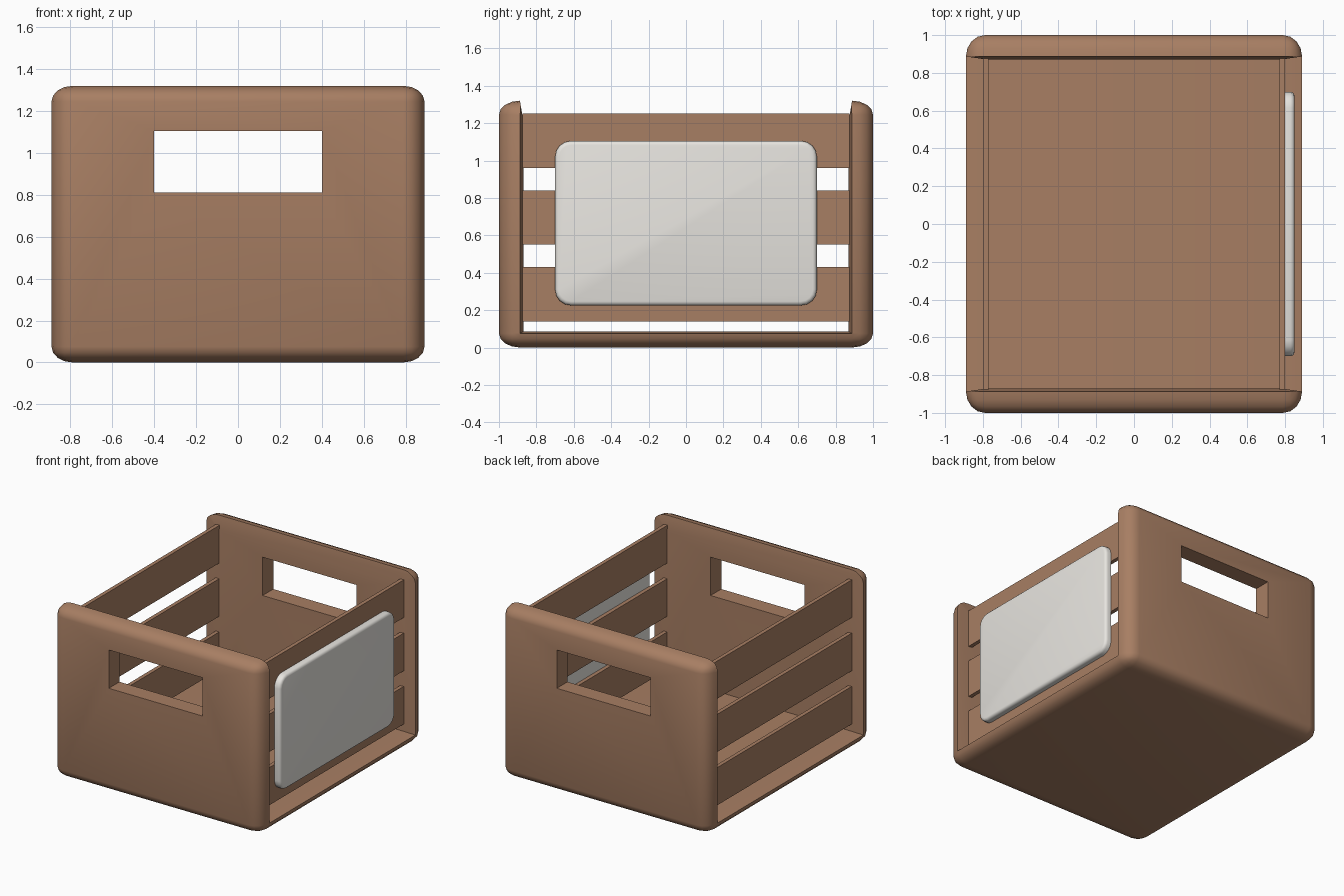
import bpy, bmesh

if "Cube" in bpy.data.objects:
    bpy.data.objects.remove(bpy.data.objects["Cube"])

HX, HY, H = 0.89, 1.0, 1.32   # half width, half length, height


def material(name, rgb):
    m = bpy.data.materials.new(name)
    m.diffuse_color = (*rgb, 1)
    m.use_nodes = True
    m.node_tree.nodes["Principled BSDF"].inputs["Base Color"].default_value = m.diffuse_color
    return m


wood = material("wood", (0.39, 0.21, 0.125))
white = material("white_board", (0.80, 0.78, 0.74))


def add_object(name, bm, mat=None):
    bmesh.ops.recalc_face_normals(bm, faces=bm.faces)
    me = bpy.data.meshes.new(name)
    bm.to_mesh(me)
    bm.free()
    ob = bpy.data.objects.new(name, me)
    bpy.context.collection.objects.link(ob)
    if mat:
        me.materials.append(mat)
    return ob


def box_bm(lo, hi):
    bm = bmesh.new()
    bmesh.ops.create_cube(bm, size=1)
    for v in bm.verts:
        for i in range(3):
            v.co[i] = lo[i] + (v.co[i] + 0.5) * (hi[i] - lo[i])
    return bm


def loft(name, sections):
    """Closed solid through a row of four-point sections."""
    bm = bmesh.new()
    rings = [[bm.verts.new(p) for p in s] for s in sections]
    for a, b in zip(rings, rings[1:]):
        for i in range(4):
            j = (i + 1) % 4
            bm.faces.new((a[i], a[j], b[j], b[i]))
    bm.faces.new(rings[0])
    bm.faces.new(rings[-1])
    return add_object(name, bm)


def activate(ob):
    bpy.ops.object.select_all(action='DESELECT')
    ob.select_set(True)
    bpy.context.view_layer.objects.active = ob


def smooth(ob, angle=0.6):
    activate(ob)
    bpy.ops.object.shade_smooth_by_angle(angle=angle)


def cut(ob, cutter):
    cutter.hide_render = True
    mod = ob.modifiers.new("cut", 'BOOLEAN')
    mod.operation = 'DIFFERENCE'
    mod.solver = 'EXACT'
    mod.object = cutter
    activate(ob)
    bpy.ops.object.modifier_apply(modifier=mod.name)
    bpy.data.objects.remove(cutter, do_unlink=True)


# Crate body: rounded block, stretched so the rounding follows its proportions
bm = box_bm((-0.5, -0.5, 0), (0.5, 0.5, 1))
bmesh.ops.bevel(bm, geom=bm.edges[:], offset=0.057, segments=4, profile=0.5,
                affect='EDGES')
bmesh.ops.scale(bm, vec=(2 * HX, 2 * HY, H), verts=bm.verts)
body = add_object("crate_body", bm, wood)

# Channel through both sides, flaring slightly at the rim
sides = []
for x, y, z in ((-0.90, 0.888, 0.074), (-0.775, 0.87, 0.086),
                (0.775, 0.87, 0.086), (0.90, 0.888, 0.074)):
    sides.append([(x, -y, z), (x, y, z), (x, y, 1.6), (x, -y, 1.6)])
cut(body, loft("side_cutter", sides))

# Same flare along the top rim
tops = [[(-1, -y, z), (1, -y, z), (1, y, z), (-1, y, z)]
        for z, y in ((1.16, 0.861), (1.34, 0.891))]
cut(body, loft("top_cutter", tops))

# Hand holes in both ends
cut(body, add_object("handle_cutter",
                     box_bm((-0.40, -1.2, 0.81), (0.40, 1.2, 1.105))))
smooth(body)

# Three slats on each side
for side, s in (("left", -1), ("right", 1)):
    for i in range(3):
        z = 0.14 + 0.41 * i
        x0, x1 = sorted((0.77 * s, 0.80 * s))
        add_object(f"{side}_slat_{i + 1}",
                   box_bm((x0, -0.875, z), (x1, 0.875, z + 0.29)), wood)

# Blank board on the right side: round the corners, then soften the outer rim
bm = box_bm((0.80, -0.70, 0.225), (0.85, 0.70, 1.105))
corners = [e for e in bm.edges
           if abs(e.verts[0].co.x - e.verts[1].co.x) > 0.01]
bmesh.ops.bevel(bm, geom=corners, offset=0.085, segments=4, profile=0.5,
                affect='EDGES')
rim = [e for e in bm.edges if all(v.co.x > 0.849 for v in e.verts)]
bmesh.ops.bevel(bm, geom=rim, offset=0.022, segments=3, profile=0.5,
                affect='EDGES')
smooth(add_object("side_board", bm, white))
